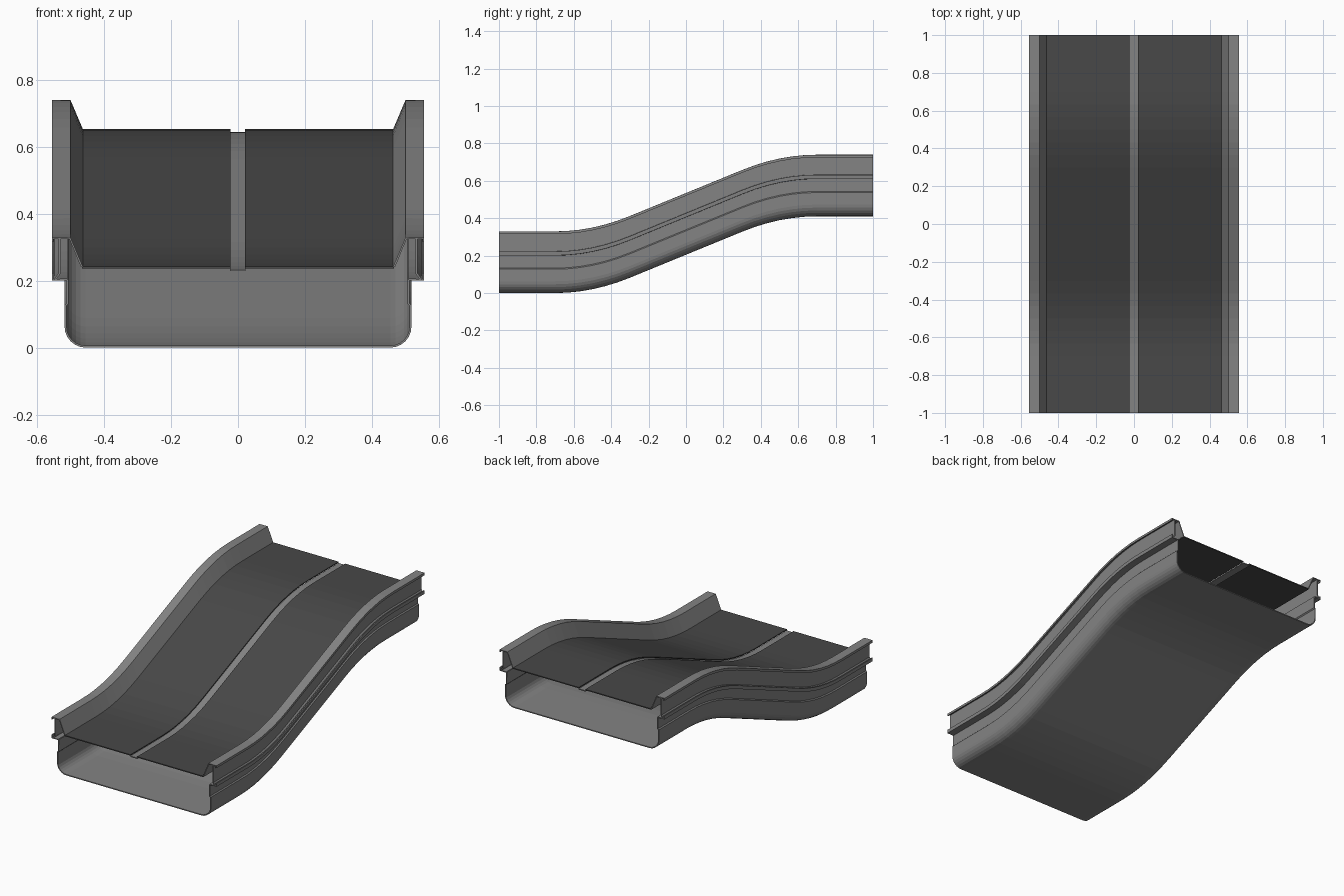
import bpy
import math

cube = bpy.data.objects.get("Cube")
if cube:
    bpy.data.objects.remove(cube, do_unlink=True)


def material(name, rgb):
    m = bpy.data.materials.new(name)
    m.use_nodes = True
    m.diffuse_color = (*rgb, 1)
    m.node_tree.nodes["Principled BSDF"].inputs["Base Color"].default_value = (*rgb, 1)
    return m


STEEL = material("grey steel", (0.23, 0.23, 0.23))
BELT = material("dark belt", (0.065, 0.065, 0.065))

# Path: level, curve up, straight ramp, curve back to level
RISE, BEND, RAMP = 0.41, 0.7, 0.3


def height(y):
    if y < 0:
        return RISE - height(-y) if y > -1e-9 else lower(y)
    return RISE - lower(-y)


def lower(y):
    if y <= -BEND:
        return 0.0
    run = BEND - RAMP
    if y <= -RAMP:
        return RISE * (y + BEND) ** 2 / (2 * run)
    return RISE * (run / 2 + y + RAMP)


STEPS = 6
bend_ys = [-BEND + (BEND - RAMP) * i / STEPS for i in range(STEPS + 1)]
YS = [-1.0] + bend_ys + [-y for y in reversed(bend_ys)] + [1.0]


def sweep(name, profile, mat, thickness=0.006):
    """Sheet with an open x-z profile carried along the path."""
    n = len(profile)
    verts = [(x, y, z + height(y)) for y in YS for x, z in profile]
    faces = [(r * n + c, r * n + c + 1, (r + 1) * n + c + 1, (r + 1) * n + c)
             for r in range(len(YS) - 1) for c in range(n - 1)]
    mesh = bpy.data.meshes.new(name)
    mesh.from_pydata(verts, [], faces)
    mesh.materials.append(mat)
    obj = bpy.data.objects.new(name, mesh)
    bpy.context.collection.objects.link(obj)
    solid = obj.modifiers.new("sheet thickness", "SOLIDIFY")
    solid.thickness = thickness
    solid.offset = 0
    return obj


def mirrored(points):
    return [(-x, z) for x, z in points]


# Trough: stepped side walls and rounded lower corners
R, WALL, FLOOR = 0.06, 0.515, 0.003
half = [(0.509, 0.203), (0.509, 0.132), (WALL, 0.126)]
for i in range(7):
    a = math.radians(15 * i)
    half.append((WALL - R + R * math.cos(a), FLOOR + R - R * math.sin(a)))
sweep("trough", half + mirrored(reversed(half)), STEEL)

# Side rails: guard plate with top flange, web and lipped lower flange
rail_parts = {
    "guard": [(0.553, 0.315), (0.553, 0.327), (0.502, 0.327), (0.466, 0.241)],
    "rail_web": [(0.533, 0.327), (0.533, 0.222), (0.545, 0.205)],
    "lower_flange": [(0.553, 0.222), (0.553, 0.203), (0.509, 0.203)],
}
for part, points in rail_parts.items():
    sweep("left_" + part, points, STEEL)
    sweep("right_" + part, mirrored(points), STEEL)

# Belts on either side of the centre channel
sweep("left_belt", [(0.021, 0.239), (0.466, 0.239)], BELT)
sweep("right_belt", [(-0.466, 0.239), (-0.023, 0.239)], BELT)
sweep("centre_strip", [(-0.024, 0.231), (0.022, 0.231)], STEEL)
